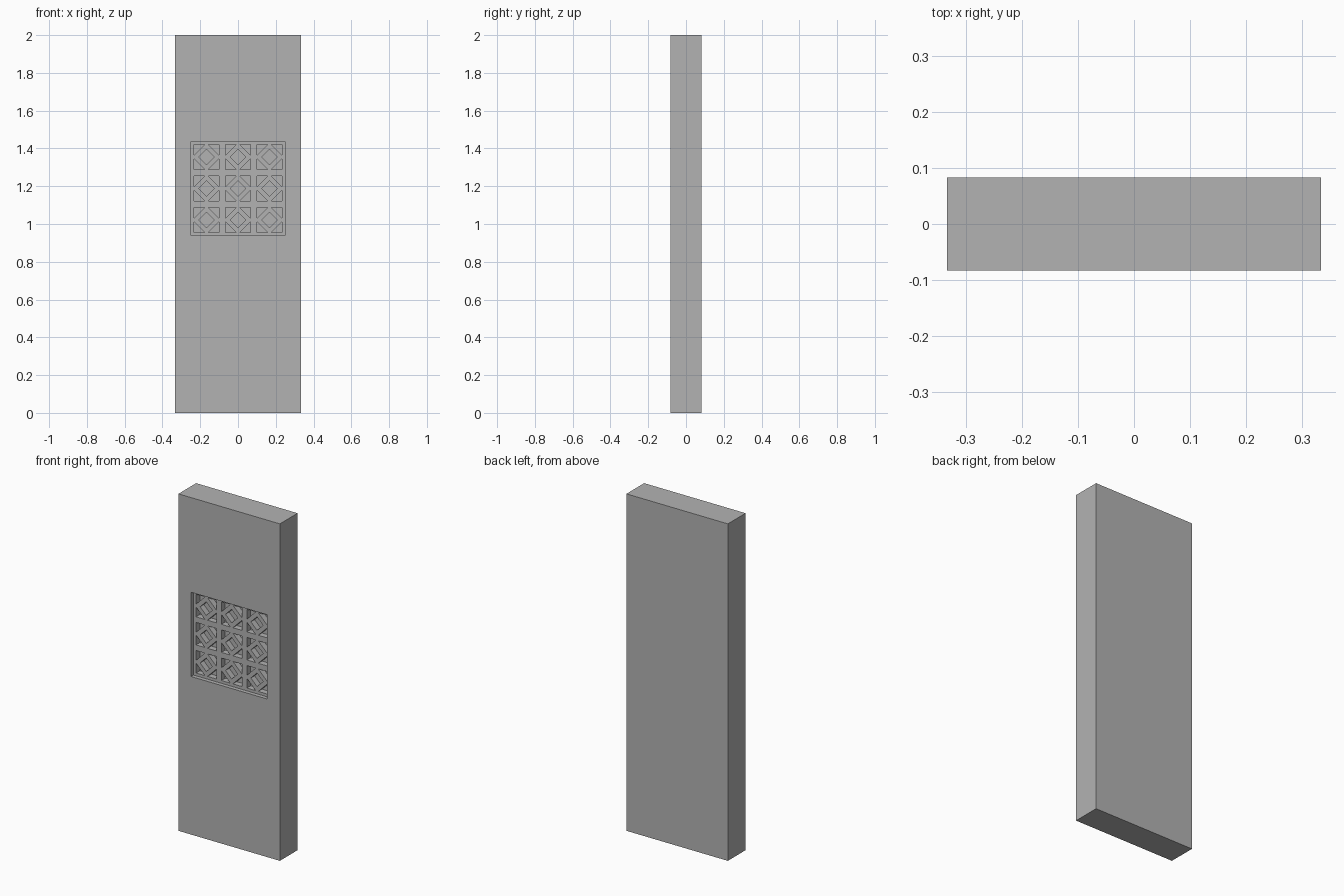
import bpy, bmesh

if "Cube" in bpy.data.objects:
    bpy.data.objects.remove(bpy.data.objects["Cube"])

W, D, H = 0.333, 0.083, 2.0        # half width, half depth, height of slab
CZ = 1.188                         # centre height of the lattice panel
PANEL, PITCH, CELL = 0.25, 0.1667, 0.0667
RECESS, FLOOR = 0.023, 0.058       # depths behind the front face
LEG, DIAMOND = 0.058, 0.040        # corner triangle leg, diamond half diagonal

grey = bpy.data.materials.new("stone grey")
grey.diffuse_color = (0.45, 0.45, 0.45, 1)
grey.use_nodes = True
grey.node_tree.nodes["Principled BSDF"].inputs["Base Color"].default_value = grey.diffuse_color


def prisms(name, outlines, y0, y1):
    """Extrude closed x/z outlines from y0 to y1 into one object."""
    bm = bmesh.new()
    for pts in outlines:
        a = [bm.verts.new((x, y0, z)) for x, z in pts]
        b = [bm.verts.new((x, y1, z)) for x, z in pts]
        bm.faces.new(a)
        bm.faces.new(b[::-1])
        n = len(pts)
        for i in range(n):
            j = (i + 1) % n
            bm.faces.new((a[j], a[i], b[i], b[j]))
    bmesh.ops.recalc_face_normals(bm, faces=bm.faces[:])
    me = bpy.data.meshes.new(name)
    bm.to_mesh(me)
    bm.free()
    me.materials.append(grey)
    ob = bpy.data.objects.new(name, me)
    bpy.context.collection.objects.link(ob)
    return ob


def rect(x0, x1, z0, z1):
    return [(x0, z0), (x1, z0), (x1, z1), (x0, z1)]


# slab
slab = prisms("carved_slab", [rect(-W, W, 0, H)], -D, D)

# shallow square recess
recess = prisms("recess_cutter", [rect(-PANEL, PANEL, CZ - PANEL, CZ + PANEL)],
                -D - 0.05, -D + RECESS)

# lattice openings: a diamond and four corner triangles in each of nine cells
holes = []
for i in (-1, 0, 1):
    for k in (-1, 0, 1):
        x, z = i * PITCH, CZ + k * PITCH
        holes.append([(x - DIAMOND, z), (x, z - DIAMOND),
                      (x + DIAMOND, z), (x, z + DIAMOND)])
        for sx in (-1, 1):
            for sz in (-1, 1):
                cx, cz = x + sx * CELL, z + sz * CELL
                holes.append([(cx, cz), (cx - sx * LEG, cz), (cx, cz - sz * LEG)])
openings = prisms("lattice_cutter", holes, -D - 0.03, -D + FLOOR)

# cut both into the slab, then drop the cutters
bpy.context.view_layer.objects.active = slab
for cutter in (recess, openings):
    cutter.hide_render = True
    mod = slab.modifiers.new(cutter.name, 'BOOLEAN')
    mod.operation = 'DIFFERENCE'
    mod.solver = 'EXACT'
    mod.object = cutter
    bpy.ops.object.modifier_apply(modifier=mod.name)
    bpy.data.objects.remove(cutter)
